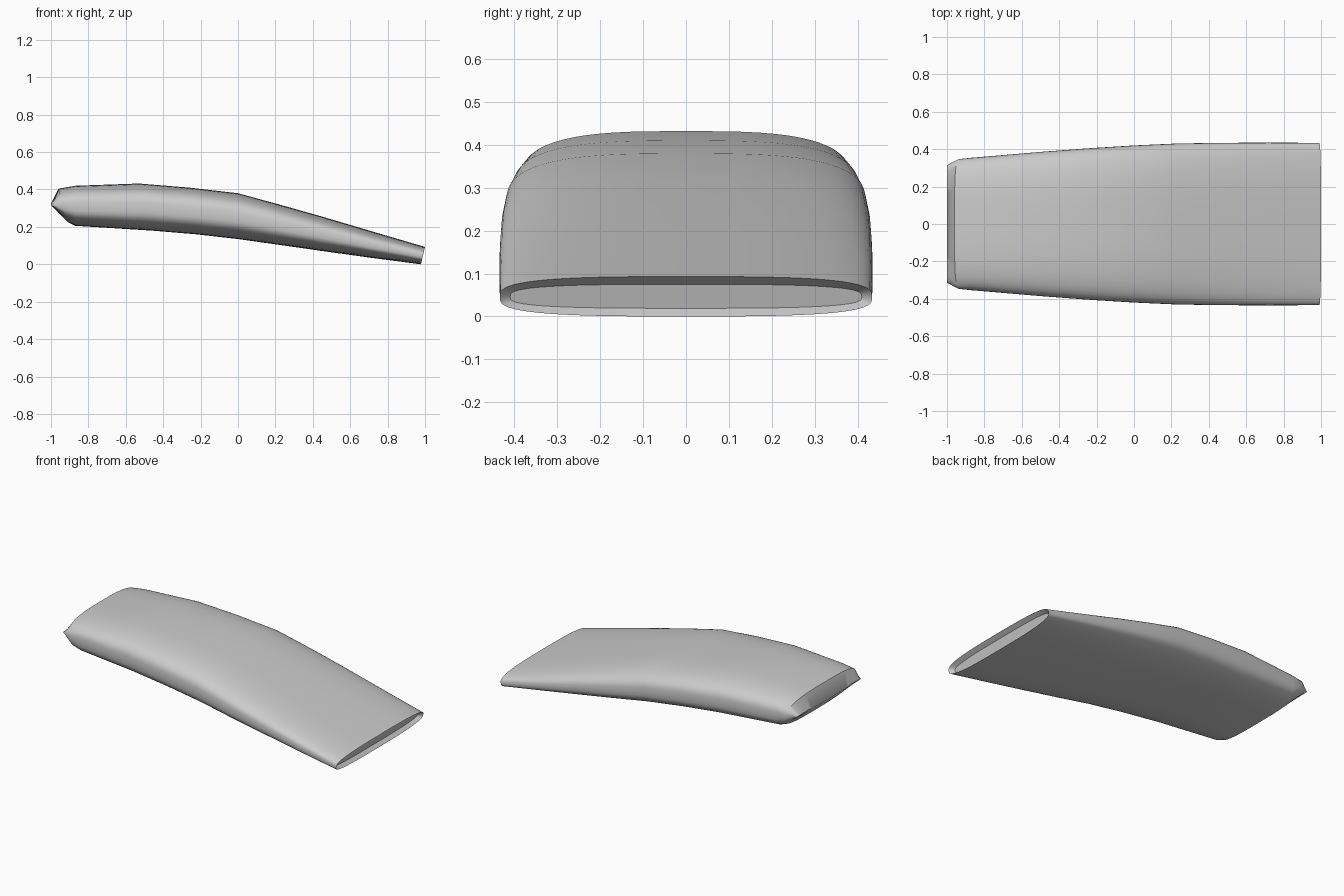
import bpy, bmesh, math

if "Cube" in bpy.data.objects:
    bpy.data.objects.remove(bpy.data.objects["Cube"])

N = 64
# stations: x top, z top, x bottom, z bottom, half width
stations = [
    (-1.0, 0.325, -0.998, 0.315, 0.315),
    (-0.96, 0.405, -0.91, 0.225, 0.347),
    (-0.87, 0.42, -0.87, 0.206, 0.354),
    (-0.53, 0.432, -0.46, 0.18, 0.386),
    (-0.26, 0.41, -0.22, 0.16, 0.405),
    (0.0, 0.38, 0.0, 0.135, 0.42),
    (0.22, 0.32, 0.22, 0.104, 0.430),
    (0.45, 0.255, 0.45, 0.071, 0.434),
    (0.72, 0.175, 0.71, 0.035, 0.435),
    (1.0, 0.093, 0.978, 0.0, 0.434),
]


def ring(bm, st):
    """Rounded-box cross-section, possibly leaning in x."""
    xt, zt, xb, zb, hw = st
    mid = 0.48
    verts = []
    for i in range(N):
        a = 2 * math.pi * i / N
        c, s = math.cos(a), math.sin(a)
        e = 2 / 3.1
        y = hw * math.copysign(abs(c) ** e, c)
        v = math.copysign(abs(s) ** e, s)
        t = mid + v * ((1 - mid) if v > 0 else mid)
        verts.append(bm.verts.new((xb + (xt - xb) * t, y, zb + (zt - zb) * t)))
    return verts


bm = bmesh.new()
rings = [ring(bm, s) for s in stations]
# shallow scoop closing the thin end
rings.append(ring(bm, (0.972, 0.075, 0.955, 0.019, 0.41)))
for a, b in zip(rings, rings[1:]):
    for i in range(N):
        j = (i + 1) % N
        bm.faces.new((a[i], a[j], b[j], b[i]))
bm.faces.new(rings[0])
bm.faces.new(rings[-1])
bmesh.ops.recalc_face_normals(bm, faces=bm.faces)

me = bpy.data.meshes.new("curved_panel")
bm.to_mesh(me)
bm.free()
panel = bpy.data.objects.new("curved_panel", me)
bpy.context.collection.objects.link(panel)

mat = bpy.data.materials.new("light grey")
mat.diffuse_color = (0.6, 0.6, 0.6, 1)
mat.use_nodes = True
mat.node_tree.nodes["Principled BSDF"].inputs["Base Color"].default_value = mat.diffuse_color
me.materials.append(mat)

bpy.context.view_layer.objects.active = panel
panel.select_set(True)
bpy.ops.object.shade_smooth_by_angle(angle=math.radians(40))
